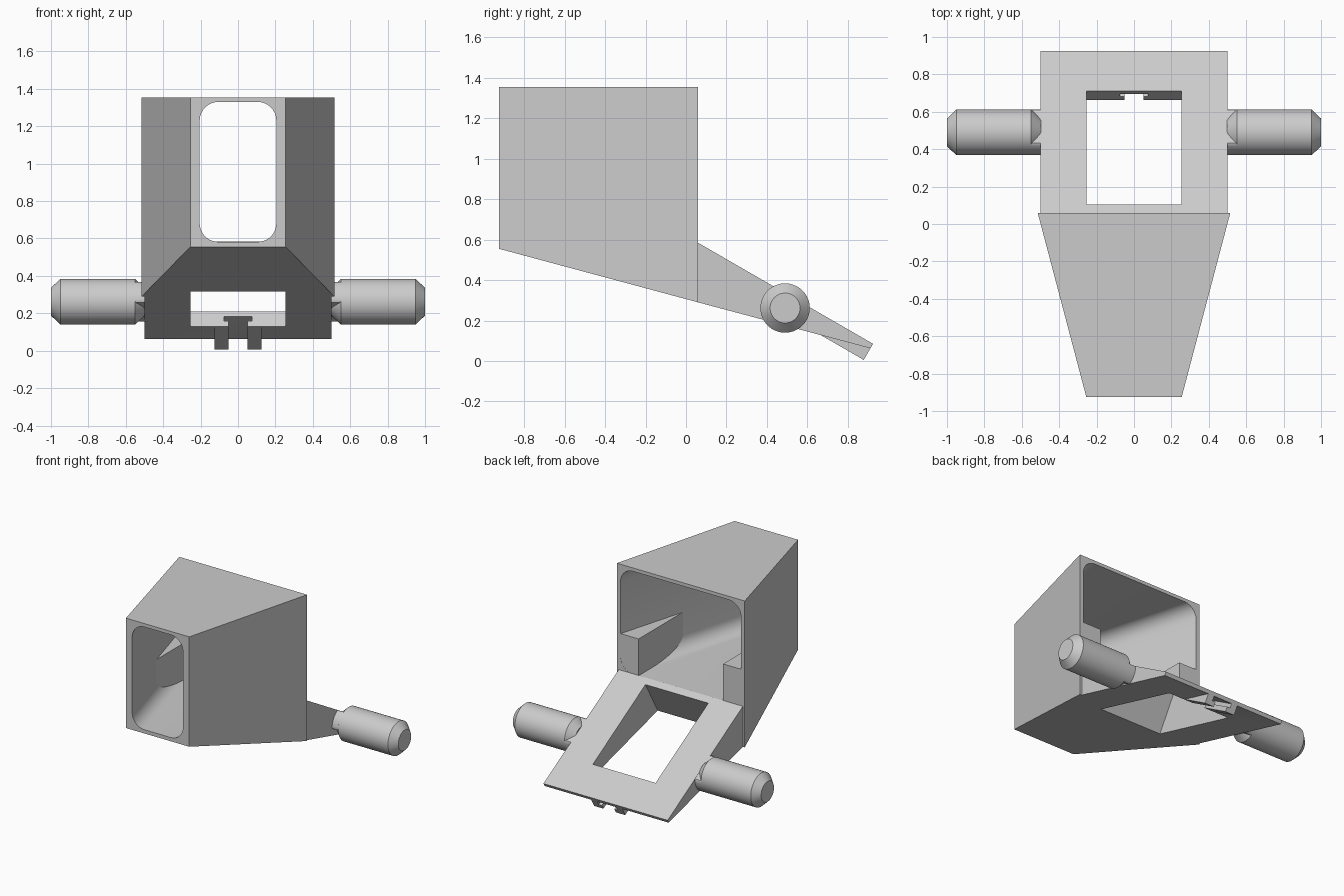
import bpy, bmesh
from math import sin, cos, radians, pi

cube = bpy.data.objects.get("Cube")
if cube:
    bpy.data.objects.remove(cube, do_unlink=True)

grey = bpy.data.materials.new("plain grey")
grey.use_nodes = True
GREY = (0.6, 0.6, 0.6, 1)
grey.diffuse_color = GREY
grey.node_tree.nodes["Principled BSDF"].inputs["Base Color"].default_value = GREY

FRONT, BACK = -0.925, 0.06          # ends of the housing
TILT = radians(30)                  # slope of the ramp
TIP_Y, TIP_Z = 0.925, 0.085         # top edge of the ramp end


def loft(name, *rings):
    """Skin a row of equal-length rings and cap both ends."""
    bm = bmesh.new()
    rows = [[bm.verts.new(p) for p in ring] for ring in rings]
    count = len(rows[0])
    for a, b in zip(rows, rows[1:]):
        for i in range(count):
            j = (i + 1) % count
            bm.faces.new((a[i], a[j], b[j], b[i]))
    bm.faces.new(rows[0])
    bm.faces.new(rows[-1])
    bmesh.ops.recalc_face_normals(bm, faces=bm.faces)
    mesh = bpy.data.meshes.new(name)
    bm.to_mesh(mesh)
    bm.free()
    obj = bpy.data.objects.new(name, mesh)
    bpy.context.collection.objects.link(obj)
    mesh.materials.append(grey)
    return obj


def across(name, profile, x0, x1):
    """Extrude a (y, z) profile along x."""
    return loft(name, *[[(x, y, z) for y, z in profile] for x in (x0, x1)])


def activate(obj):
    bpy.ops.object.select_all(action='DESELECT')
    obj.select_set(True)
    bpy.context.view_layer.objects.active = obj


def cut(obj, *cutters):
    for cutter in cutters:
        mod = obj.modifiers.new("cut", 'BOOLEAN')
        mod.operation = 'DIFFERENCE'
        mod.solver = 'EXACT'
        mod.object = cutter
        activate(obj)
        bpy.ops.object.modifier_apply(modifier=mod.name)


def slope(s, d):
    """Point s up the ramp from its tip and d below its top surface."""
    return (TIP_Y - s * cos(TILT) - d * sin(TILT),
            TIP_Z + s * sin(TILT) - d * cos(TILT))


def slope_box(name, s0, s1, d0, d1, x0, x1):
    corners = [slope(s0, d0), slope(s1, d0), slope(s1, d1), slope(s0, d1)]
    return across(name, corners, x0, x1)


def rounded_ring(y, half, z0, z1, r, steps=10):
    ring = []
    corners = ((half - r, z1 - r), (r - half, z1 - r), (r - half, z0 + r), (half - r, z0 + r))
    for q, (cx, cz) in enumerate(corners):
        for i in range(steps + 1):
            a = pi / 2 * (q + i / steps)
            ring.append((cx + r * cos(a), y, cz + r * sin(a)))
    return ring


def bore_half(y):
    return 0.205 + 0.28 * (y - FRONT) / (BACK - FRONT)


# Tapered housing with a sloping underside
housing = loft("housing", *[
    [(-w, y, z), (w, y, z), (w, y, 1.355), (-w, y, 1.355)]
    for w, y, z in ((0.255, FRONT, 0.555), (0.515, BACK, 0.29))])
bore = loft("bore_cutter", *[
    rounded_ring(y, bore_half(y), 0.582, 1.33, 0.1) for y in (FRONT - 0.1, BACK + 0.1)])

# Ramp behind the housing
ramp_length = (TIP_Y - BACK) / cos(TILT)
ramp = across("ramp", [(BACK, 0.29), slope(ramp_length, 0), slope(0, 0), slope(0, 0.026)], -0.5, 0.5)

# Window square to the ramp, and the T-shaped slot at its lower edge
W0, W1 = 0.248, 0.947
window = slope_box("window_cutter", W0, W1, -0.1, 0.45, -0.253, 0.253)
slot_bar = slope_box("slot_bar_cutter", -0.1, W0 + 0.1, 0.029, 0.058, -0.075, 0.075)
slot_stem = slope_box("slot_stem_cutter", -0.1, W0 + 0.1, 0.04, 0.3, -0.05, 0.05)
cut(housing, bore, window)
cut(ramp, window, slot_bar, slot_stem)
for cutter in (bore, window, slot_bar, slot_stem):
    bpy.data.objects.remove(cutter, do_unlink=True)

parts = [housing, ramp]
for side, label in ((1, "left"), (-1, "right")):
    # Wedge block inside the housing
    plan = [(0.34, -0.46), (0.34, BACK - 0.0005), (0.497, BACK - 0.0005), (0.355, -0.46)]
    parts.append(loft(label + "_inner_block", *[
        [(side * x, y, z) for x, y in plan] for z in (0.56, 0.85)]))

    # Slot rail with an inward lip
    rail = [(0.075, 0.02), (0.125, 0.02), (0.125, 0.092), (0.05, 0.092), (0.05, 0.058), (0.075, 0.058)]
    parts.append(loft(label + "_slot_rail", *[
        [(side * x, *slope(s, d)) for x, d in rail] for s in (0, W0)]))

    # Side pin, chamfered at both ends
    PY, PZ, R, N = 0.49, 0.262, 0.122, 64
    angles = [2 * pi * i / N for i in range(N)]
    parts.append(loft(label + "_pin", *[
        [(side * x, PY + r * cos(a), PZ + r * sin(a)) for a in angles]
        for x, r in ((0.498, 0.074), (0.55, R), (0.95, R), (1.0, 0.074))]))

    # Flattened neck in line with the ramp
    neck = []
    for a in angles:
        t, n = R * cos(a), max(-0.063, min(0.063, R * sin(a)))
        neck.append((PY + t * cos(TILT) + n * sin(TILT), PZ - t * sin(TILT) + n * cos(TILT)))
    parts.append(across(label + "_pin_neck", neck, side * 0.49, side * 0.552))

for part in parts:
    activate(part)
    bpy.ops.object.shade_smooth_by_angle(angle=radians(25))
